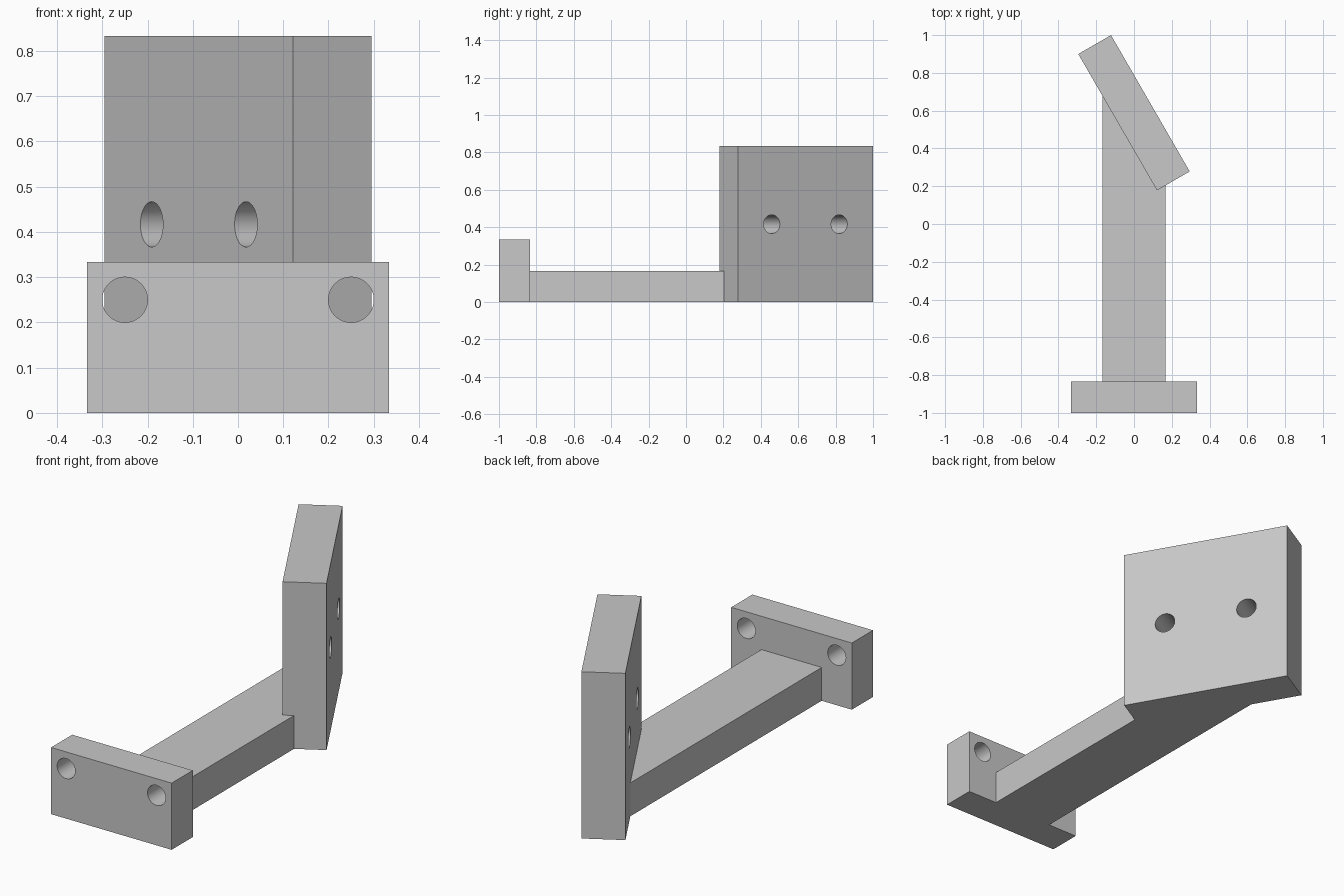
import bpy, bmesh
from math import radians
from mathutils import Matrix, Vector

cube = bpy.data.objects.get("Cube")
if cube:
    bpy.data.objects.remove(cube, do_unlink=True)

grey = bpy.data.materials.new("plain_grey")
grey.use_nodes = True
colour = (0.58, 0.58, 0.58, 1)
grey.diffuse_color = colour
grey.node_tree.nodes["Principled BSDF"].inputs["Base Color"].default_value = colour


def make_object(name, bm):
    bmesh.ops.recalc_face_normals(bm, faces=bm.faces)
    mesh = bpy.data.meshes.new(name)
    bm.to_mesh(mesh)
    bm.free()
    mesh.materials.append(grey)
    obj = bpy.data.objects.new(name, mesh)
    bpy.context.collection.objects.link(obj)
    return obj


def prism(name, outline, height):
    """Extrude a plan outline up from the ground."""
    bm = bmesh.new()
    base = bm.faces.new([bm.verts.new((x, y, 0)) for x, y in outline])
    top = bmesh.ops.extrude_face_region(bm, geom=[base])["geom"]
    verts = [v for v in top if isinstance(v, bmesh.types.BMVert)]
    bmesh.ops.translate(bm, verts=verts, vec=(0, 0, height))
    return make_object(name, bm)


def box(name, length, thickness, height, place):
    x, y = length / 2, thickness / 2
    obj = prism(name, [(-x, -y), (x, -y), (x, y), (-x, y)], height)
    obj.data.transform(place)
    return obj


def combine(target, tool, operation):
    mod = target.modifiers.new(operation.lower(), "BOOLEAN")
    mod.operation, mod.solver, mod.object = operation, "EXACT", tool
    bpy.context.view_layer.objects.active = target
    bpy.ops.object.modifier_apply(modifier=mod.name)
    bpy.data.objects.remove(tool, do_unlink=True)


def drill_pair(target, place, spacing, z):
    """Two mirrored screw holes through the thickness of a plate."""
    for side in (-1, 1):
        bm = bmesh.new()
        bmesh.ops.create_cone(bm, cap_ends=True, segments=64, radius1=0.05,
                              radius2=0.05, depth=0.5)
        bm.transform(place @ Matrix.Translation((side * spacing, 0, z))
                     @ Matrix.Rotation(radians(90), 4, "X"))
        combine(target, make_object("hole_cutter", bm), "DIFFERENCE")


# Front flange with its upper screw holes
flange_place = Matrix.Translation((0, -0.9167, 0))
bracket = box("angled_bracket", 0.6667, 0.1667, 0.3333, flange_place)
drill_pair(bracket, flange_place, 0.25, 0.25)

# Square plate, turned about the vertical, with two screw holes
plate_place = Matrix.Translation((0, 0.589, 0)) @ Matrix.Rotation(radians(120), 4, "Z")
plate = box("angled_plate", 0.8333, 0.2, 0.8333, plate_place)
drill_pair(plate, plate_place, 0.2083, 0.4167)

# Arm, ending inside both plates
w = 0.1667
arm = prism("arm", [(-w, -0.9), (w, -0.9), (w, 0.25), (-w, 0.75)], w)
combine(bracket, arm, "UNION")
combine(bracket, plate, "UNION")

# Smooth hole walls, sharp edges elsewhere
bpy.ops.object.select_all(action="DESELECT")
bracket.select_set(True)
bpy.context.view_layer.objects.active = bracket
bpy.ops.object.shade_smooth_by_angle(angle=radians(25))
